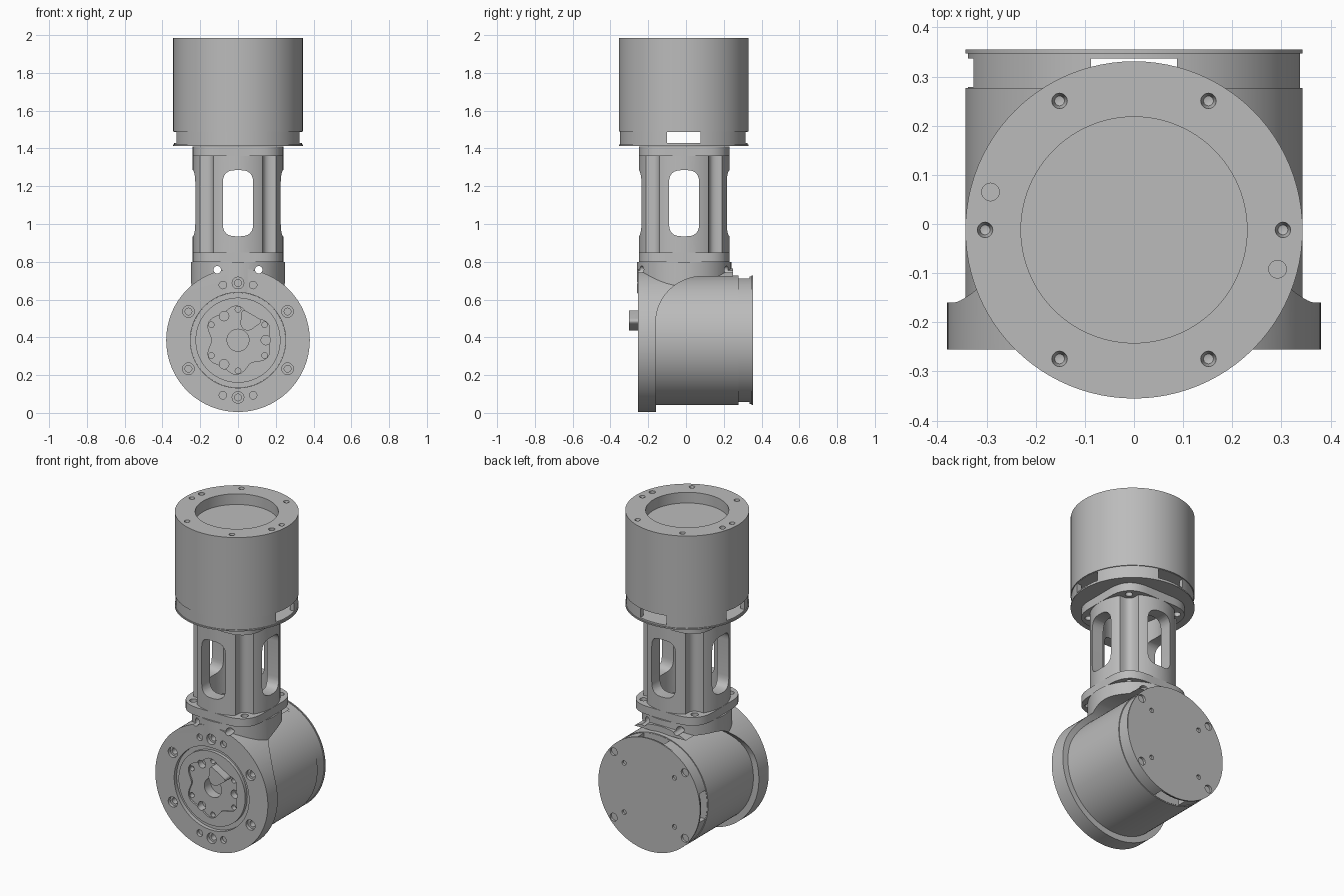
import bpy, bmesh
from math import sin, cos, pi, radians
from mathutils import Matrix, Vector

if "Cube" in bpy.data.objects:
    bpy.data.objects.remove(bpy.data.objects["Cube"], do_unlink=True)

grey = bpy.data.materials.new("machined grey")
grey.use_nodes = True
grey.diffuse_color = (0.5, 0.5, 0.5, 1)
grey.node_tree.nodes["Principled BSDF"].inputs["Base Color"].default_value = (0.5, 0.5, 0.5, 1)

WORLD = Matrix.Identity(4)
# Joint frames: local z points out of the output face
LOWER = Matrix.Translation((0, 0, 0.385)) @ Matrix.Rotation(pi / 2, 4, 'X')
UPPER = Matrix.Translation((0, -0.012, 0)) @ Matrix.Rotation(-pi / 2, 4, 'Z')
NECK = Matrix.Translation((0, -0.01, 0))
# Maps a (y, z) outline to an extrusion along x
SIDEWAYS = Matrix(((0, 0, 1, 0), (1, 0, 0, 0), (0, 1, 0, 0), (0, 0, 0, 1)))


def finish(name, bm, m):
    bmesh.ops.recalc_face_normals(bm, faces=bm.faces)
    bm.transform(m)
    mesh = bpy.data.meshes.new(name)
    bm.to_mesh(mesh)
    bm.free()
    mesh.materials.append(grey)
    ob = bpy.data.objects.new(name, mesh)
    bpy.context.collection.objects.link(ob)
    return ob


def prism(name, pts, z0, z1, m=WORLD):
    bm = bmesh.new()
    face = bm.faces.new([bm.verts.new((x, y, z0)) for x, y in pts])
    new = bmesh.ops.extrude_face_region(bm, geom=[face])["geom"]
    bmesh.ops.translate(bm, vec=(0, 0, z1 - z0),
                        verts=[v for v in new if isinstance(v, bmesh.types.BMVert)])
    return finish(name, bm, m)


def lathe(name, profile, m=WORLD, steps=96):
    bm = bmesh.new()
    vs = [bm.verts.new((r, 0, z)) for r, z in profile]
    es = [bm.edges.new(p) for p in zip(vs, vs[1:])]
    bmesh.ops.spin(bm, geom=vs + es, axis=(0, 0, 1), cent=(0, 0, 0), steps=steps, angle=2 * pi)
    bmesh.ops.remove_doubles(bm, verts=bm.verts, dist=1e-5)
    return finish(name, bm, m)


def ring(r, n=96, x=0, y=0):
    return [(x + r * cos(2 * pi * i / n), y + r * sin(2 * pi * i / n)) for i in range(n)]


def rounded(pts, r, n=6):
    out = []
    for i, p in enumerate(pts):
        p, a, b = Vector(p), Vector(pts[i - 1]), Vector(pts[(i + 1) % len(pts)])
        a, b = p + (a - p).normalized() * r, p + (b - p).normalized() * r
        for k in range(n + 1):
            t = k / n
            out.append(tuple(a * (1 - t) ** 2 + p * (2 * t * (1 - t)) + b * t * t))
    return out


def rect(x0, y0, x1, y1):
    return [(x0, y0), (x1, y0), (x1, y1), (x0, y1)]


def spun(pts, a):
    return [(x * cos(a) - y * sin(a), x * sin(a) + y * cos(a)) for x, y in pts]


def polar(r, deg):
    return r * cos(radians(deg)), r * sin(radians(deg))


def boolean(ob, tool, op='DIFFERENCE'):
    mod = ob.modifiers.new("cut", 'BOOLEAN')
    mod.object, mod.operation, mod.solver = tool, op, 'EXACT'
    bpy.context.view_layer.objects.active = ob
    bpy.ops.object.modifier_apply(modifier=mod.name)
    bpy.data.objects.remove(tool, do_unlink=True)


def cut(ob, pts, z0, z1, m=WORLD):
    boolean(ob, prism("cutter", pts, z0, z1, m))


def drill(ob, spots, r, z0, z1, m=WORLD):
    for x, y in spots:
        cut(ob, ring(r, 20, x, y), z0, z1, m)


def motor_body(name, m, bottom, top):
    ob = lathe(name, [(0, bottom), (0.343, bottom), (0.343, bottom + 0.008),
                      (0.338, bottom + 0.008), (0.338, bottom + 0.078),
                      (0.343, bottom + 0.078), (0.343, top), (0, top)], m)
    # Hollow cable bay with three side slots
    lo, hi = bottom + 0.018, bottom + 0.076
    cut(ob, ring(0.31), lo, hi, m)
    cut(ob, rect(-0.0875, -0.4, 0.0875, 0.4), lo, hi, m)
    cut(ob, rect(-0.4, -0.0875, 0, 0.0875), lo, hi, m)
    return ob


def output_hub(name, m, face, seat):
    ob = lathe(name, [(0, face - 0.08), (seat, face - 0.08), (seat, face - 0.02),
                      (0.225, face - 0.02), (0.225, face), (0, face)], m)
    lobes = []
    for i in range(96):
        t = 2 * pi * i / 96
        r = 0.165 - 0.015 * cos(6 * t) + 0.012 * cos(3 * t)
        lobes.append((r * cos(t), r * sin(t)))
    cut(ob, lobes, face - 0.01, face + 0.05, m)
    cut(ob, ring(0.058, 48), face - 0.07, face + 0.05, m)
    pocket = rounded([(-0.025, 0.065), (0.025, 0.065), (0.066, 0.155), (-0.066, 0.155)], 0.028)
    for k in range(3):
        cut(ob, spun(pocket, radians(90 + 120 * k)), face - 0.06, face + 0.05, m)
    drill(ob, [polar(0.147, 120 * k) for k in range(3)], 0.025, face - 0.05, face + 0.05, m)
    drill(ob, [polar(0.163, 30 + 60 * k) for k in range(6)], 0.015, face - 0.04, face + 0.05, m)
    return ob


parts = []

# Lower joint: motor body along y
lower = motor_body("lower_motor_body", LOWER, -0.355, 0.165)
corners = [(sx, sy) for sx in (-1, 1) for sy in (-1, 1)]
drill(lower, [(0.24 * x, 0.2 * y) for x, y in corners], 0.024, -0.4, -0.341, LOWER)
drill(lower, [(0.17 * x, 0.15 * y) for x, y in corners], 0.014, -0.4, -0.342, LOWER)
parts.append(lower)

# Front flange and neck, trimmed to one swept side outline
housing = prism("front_housing", ring(0.38, 128), -0.25, 0.255, LOWER)
boolean(housing, prism("neck", ring(0.25), 0.5, 0.8, NECK), 'UNION')
sweep = [(0.09 - 0.25 * cos(pi / 2 * i / 16), 0.48 + 0.243 * sin(pi / 2 * i / 16))
         for i in range(17)]
outline = [(-0.3, -0.1), (-0.16, -0.1)] + sweep + [(0.3, 0.723), (0.3, 0.9), (-0.3, 0.9)]
boolean(housing, prism("trim", outline, -0.5, 0.5, SIDEWAYS), 'INTERSECT')
cut(housing, ring(0.2, 64), 0.735, 0.9, NECK)
drill(housing, [(-0.11, 0.373), (0.11, 0.373)], 0.02, -0.4, 0.4, LOWER)
cut(housing, ring(0.2525), 0.175, 0.3, LOWER)
bolts = [polar(0.303, 30 + 60 * k) for k in range(6)]
drill(housing, bolts, 0.031, 0.235, 0.3, LOWER)
drill(housing, bolts, 0.018, 0.2, 0.3, LOWER)
drill(housing, [(0.08 * x, 0.292 * y) for x, y in corners], 0.02, 0.235, 0.3, LOWER)
parts.append(housing)
parts.append(output_hub("lower_output_hub", LOWER, 0.252, 0.252))

# Link cage: round column with corner notches, end plates and four windows
cage = prism("link_cage", ring(0.24), 0.8, 1.41, NECK)
for k in range(4):
    notch = rounded(rect(0.13, 0.13, 0.4, 0.4), 0.05)
    cut(cage, spun(notch, k * pi / 2), 0.7, 1.5, NECK)
plate = rounded(rect(-0.24, -0.24, 0.24, 0.24), 0.15, 10)
for z0, z1 in ((0.8, 0.85), (1.36, 1.41)):
    end = prism("end_plate", plate, z0, z1, NECK)
    drill(end, [(0.173 * x, 0.173 * y) for x, y in corners], 0.021, z0 - 0.1, z1 + 0.1, NECK)
    boolean(cage, end, 'UNION')
cut(cage, ring(0.168, 64), 0.7, 1.5, NECK)
window = rounded(rect(-0.08, 0.935, 0.08, 1.285), 0.065)
cut(cage, window, -0.5, 0.5, Matrix.Rotation(pi / 2, 4, 'X'))
cut(cage, [(x - 0.01, z) for x, z in window], -0.5, 0.5, SIDEWAYS)
parts.append(cage)

# Upper joint: motor body along z
upper = motor_body("upper_motor_body", UPPER, 1.412, 1.985)
cut(upper, ring(0.23), 1.92, 2.1, UPPER)
for k in range(6):
    x, y = polar(0.303, 90 + 60 * k)
    sink = lathe("sink", [(0, 1.955), (0.01, 1.958), (0.016, 1.986), (0.016, 2.0), (0, 2.0)],
                 UPPER @ Matrix.Translation((x, y, 0)), 20)
    boolean(upper, sink)
drill(upper, [(-0.077, -0.292), (0.08, 0.292)], 0.018, 1.96, 2.1, UPPER)
parts.append(upper)
parts.append(output_hub("upper_output_hub", UPPER, 2.0, 0.2295))

for ob in parts:
    bpy.ops.object.select_all(action='DESELECT')
    ob.select_set(True)
    bpy.context.view_layer.objects.active = ob
    bpy.ops.object.shade_smooth_by_angle(angle=radians(30))
